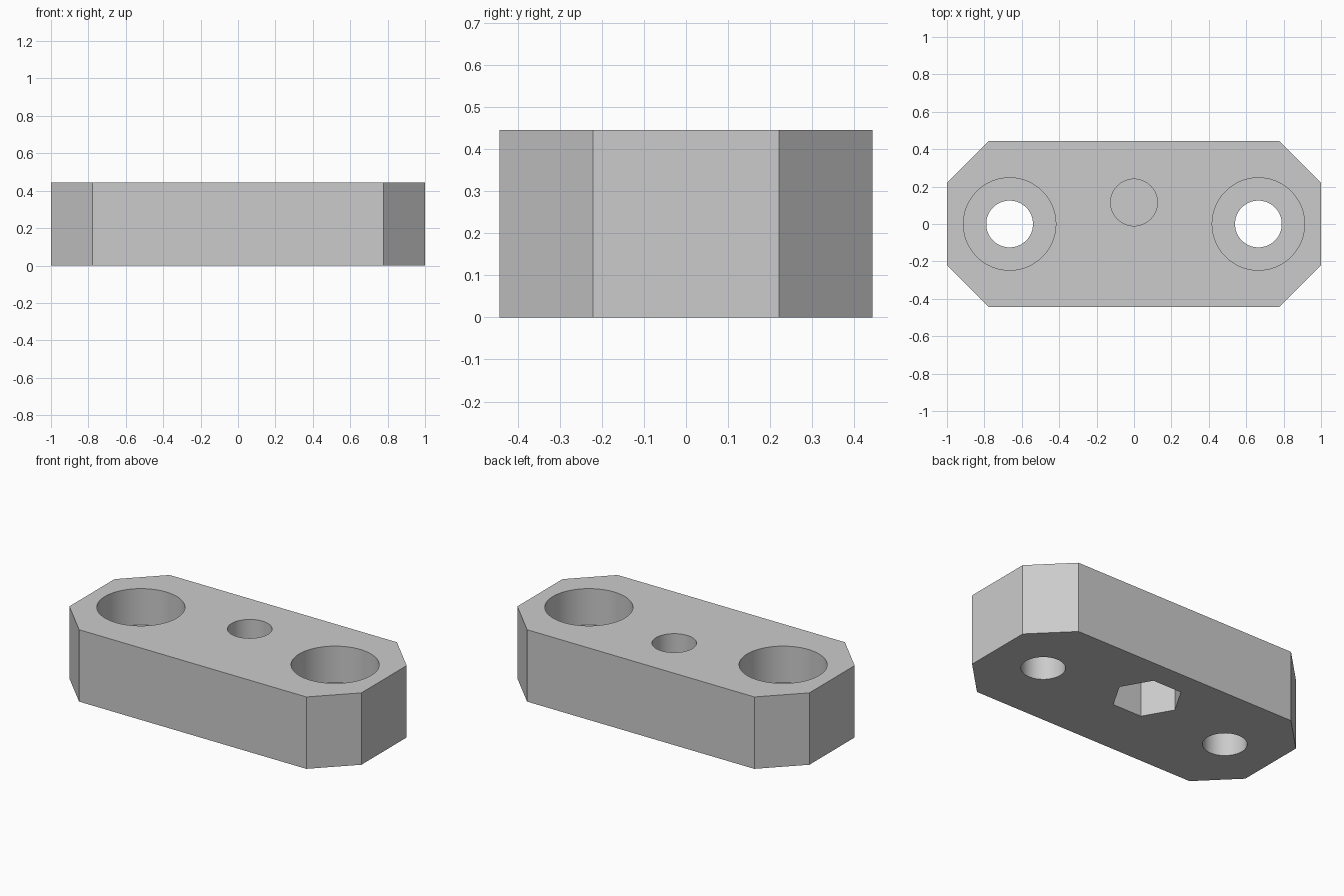
import bpy
import bmesh
import math

cube = bpy.data.objects.get("Cube")
if cube:
    bpy.data.objects.remove(cube, do_unlink=True)

LENGTH, WIDTH, HEIGHT, CHAMFER = 2.0, 0.886, 0.445, 0.222
HOLE_X, NUT_Y = 0.665, 0.115

grey = bpy.data.materials.new("light grey")
grey.use_nodes = True
colour = (0.6, 0.6, 0.6, 1.0)
grey.diffuse_color = colour
grey.node_tree.nodes["Principled BSDF"].inputs["Base Color"].default_value = colour


def prism(name, outline, z0, z1):
    """Extrude a flat outline upwards from z0 to z1."""
    bm = bmesh.new()
    face = bm.faces.new([bm.verts.new((x, y, z0)) for x, y in outline])
    top = bmesh.ops.extrude_face_region(bm, geom=[face])["geom"]
    verts = [g for g in top if isinstance(g, bmesh.types.BMVert)]
    bmesh.ops.translate(bm, verts=verts, vec=(0, 0, z1 - z0))
    bmesh.ops.recalc_face_normals(bm, faces=bm.faces)
    mesh = bpy.data.meshes.new(name)
    bm.to_mesh(mesh)
    bm.free()
    mesh.materials.append(grey)
    obj = bpy.data.objects.new(name, mesh)
    bpy.context.collection.objects.link(obj)
    return obj


def ring(x, y, radius, sides):
    steps = [2 * math.pi * i / sides for i in range(sides)]
    return [(x + radius * math.cos(a), y + radius * math.sin(a)) for a in steps]


# Block with chamfered corners
hx, hy, c = LENGTH / 2, WIDTH / 2, CHAMFER
quarter = [(hx, hy - c), (hx - c, hy)]
right_half = [(x, -y) for x, y in reversed(quarter)] + quarter
outline = right_half + [(-x, -y) for x, y in right_half]
block = prism("mounting_block", outline, 0, HEIGHT)

# Counterbored screw holes, blind centre bore and hexagonal nut pocket
cutters = []
for side, x in (("right", -HOLE_X), ("left", HOLE_X)):
    cutters.append(prism(side + "_screw_hole", ring(x, 0, 0.125, 64), -0.1, 0.3))
    cutters.append(prism(side + "_counterbore", ring(x, 0, 0.247, 96), 0.22, 0.6))
cutters.append(prism("centre_bore", ring(0, NUT_Y, 0.125, 64), 0.245, 0.6))
cutters.append(prism("nut_pocket", ring(0, NUT_Y, 0.202, 6), -0.1, 0.222))

bpy.context.view_layer.objects.active = block
for cutter in cutters:
    mod = block.modifiers.new(cutter.name, "BOOLEAN")
    mod.operation = "DIFFERENCE"
    mod.solver = "EXACT"
    mod.object = cutter
    bpy.ops.object.modifier_apply(modifier=mod.name)
    bpy.data.objects.remove(cutter, do_unlink=True)

# Smooth bores with crisp edges
bpy.ops.object.select_all(action="DESELECT")
block.select_set(True)
bpy.ops.object.shade_smooth_by_angle(angle=math.radians(30))
